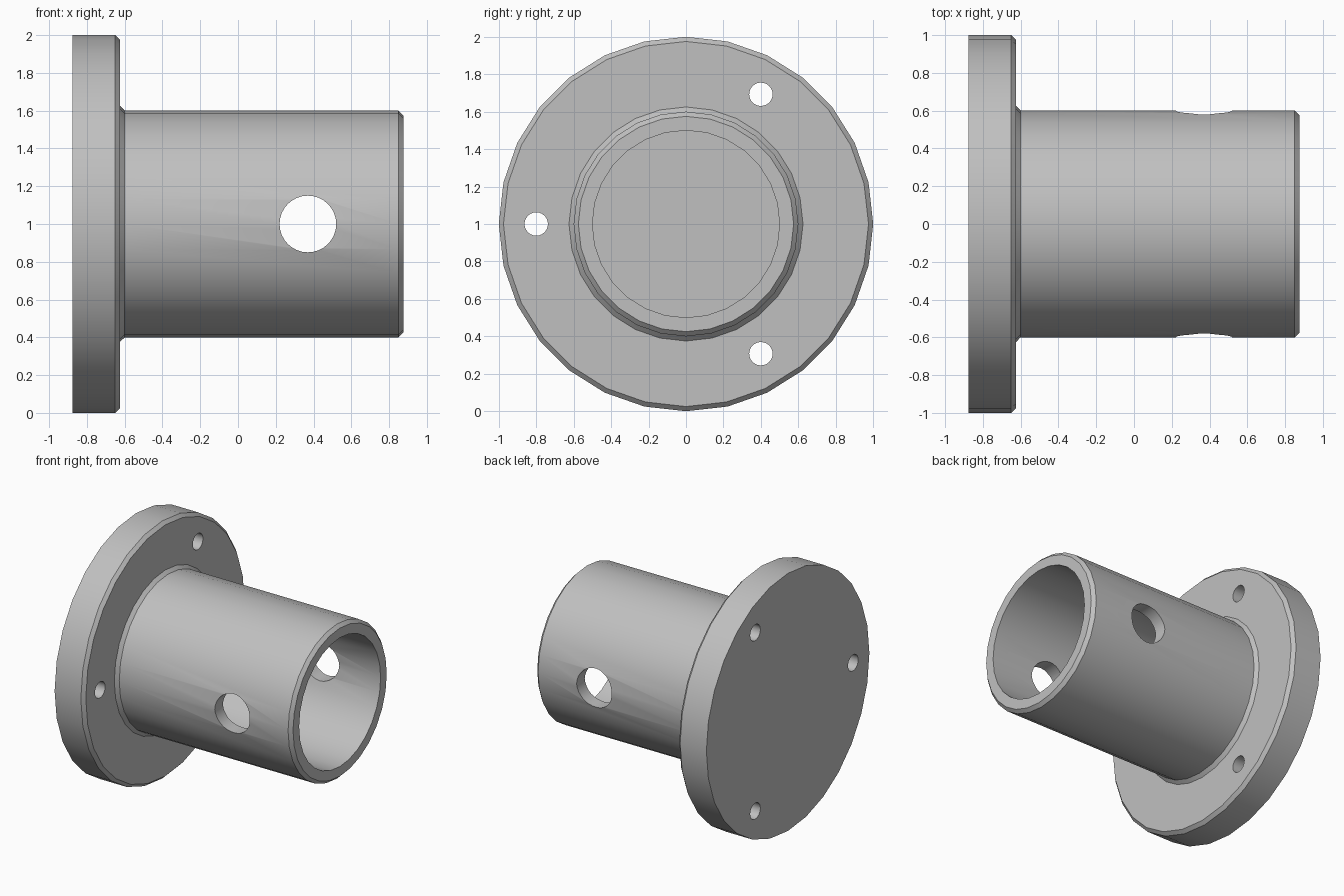
import bpy, bmesh, math
from mathutils import Matrix, Vector

cube = bpy.data.objects.get("Cube")
if cube:
    bpy.data.objects.remove(cube, do_unlink=True)

SEGMENTS = 28
CENTRE_Z = 1.0

steel = bpy.data.materials.new("plain grey")
steel.use_nodes = True
GREY = (0.527, 0.527, 0.527, 1)
steel.diffuse_color = GREY
steel.node_tree.nodes["Principled BSDF"].inputs["Base Color"].default_value = GREY


def add_object(name, bm):
    bmesh.ops.recalc_face_normals(bm, faces=bm.faces)
    mesh = bpy.data.meshes.new(name)
    bm.to_mesh(mesh)
    bm.free()
    mesh.materials.append(steel)
    obj = bpy.data.objects.new(name, mesh)
    bpy.context.collection.objects.link(obj)
    return obj


def lathe(name, profile):
    """Turn an (x, radius) profile about the tube axis."""
    bm = bmesh.new()
    rings = []
    for x, r in profile:
        angles = [math.tau * i / SEGMENTS for i in range(SEGMENTS)]
        rings.append([bm.verts.new((x, r * math.sin(a), CENTRE_Z + r * math.cos(a)))
                      for a in angles])
    for a, b in zip(rings, rings[1:]):
        for i in range(SEGMENTS):
            j = (i + 1) % SEGMENTS
            bm.faces.new((a[i], a[j], b[j], b[i]))
    bm.faces.new(rings[0])
    bm.faces.new(rings[-1])
    return add_object(name, bm)


def drill(target, name, radius, depth, centre, axis, sides):
    """Cut a round hole along the given axis."""
    turn = Vector((0, 0, 1)).rotation_difference(Vector(axis)).to_matrix().to_4x4()
    bm = bmesh.new()
    bmesh.ops.create_cone(bm, cap_ends=True, segments=sides, radius1=radius,
                          radius2=radius, depth=depth,
                          matrix=Matrix.Translation(centre) @ turn)
    cutter = add_object(name, bm)
    cut = target.modifiers.new(name, 'BOOLEAN')
    cut.operation = 'DIFFERENCE'
    cut.solver = 'EXACT'
    cut.object = cutter
    bpy.context.view_layer.objects.active = target
    bpy.ops.object.modifier_apply(modifier=cut.name)
    bpy.data.objects.remove(cutter, do_unlink=True)


# Flange, base fillet, tube and blind bore as one turned body
body = lathe("flanged_tube", [
    (-0.875, 1.0), (-0.65, 1.0), (-0.625, 0.975),
    (-0.625, 0.625), (-0.60, 0.6),
    (0.85, 0.6), (0.875, 0.575),
    (0.875, 0.5), (-0.625, 0.5),
])

# Cross hole through both tube walls
drill(body, "cross_hole", 0.15, 1.6, (0.37, 0, CENTRE_Z), (0, 1, 0), 32)

# Three bolt holes through the flange
for k in range(3):
    a = math.pi + k * math.tau / 3
    spot = (-0.75, 0.8 * math.cos(a), CENTRE_Z + 0.8 * math.sin(a))
    drill(body, "bolt_hole", 0.0625, 0.6, spot, (1, 0, 0), 24)

bpy.ops.object.select_all(action='DESELECT')
body.select_set(True)
bpy.context.view_layer.objects.active = body
bpy.ops.object.shade_smooth_by_angle(angle=math.radians(25))
